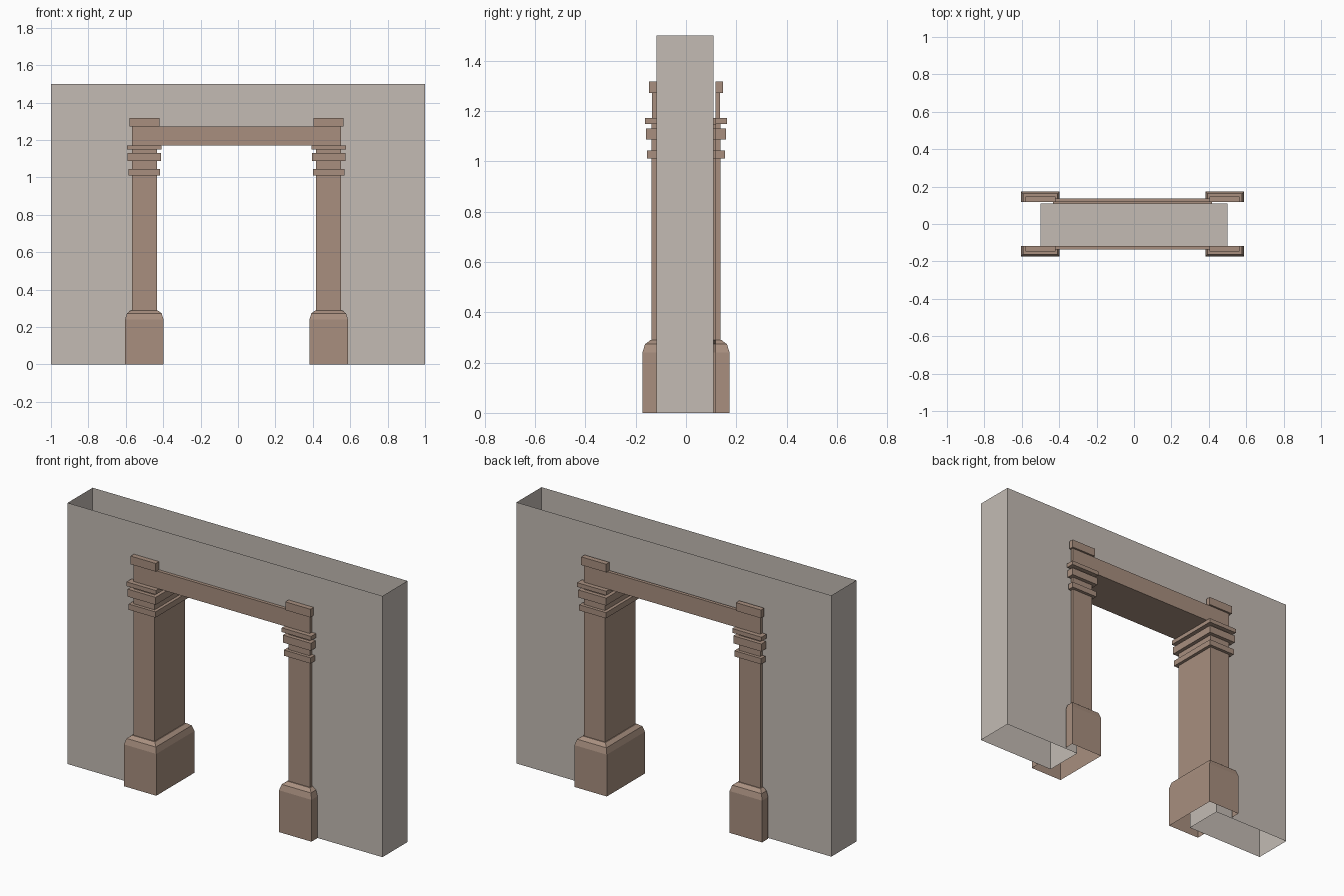
import bpy, bmesh
from mathutils import Matrix, Vector

if "Cube" in bpy.data.objects:
    bpy.data.objects.remove(bpy.data.objects["Cube"])

WALL_F, WALL_B = -0.1175, 0.1095   # wall faces
TRIM_X = -0.008                    # the trim sits slightly off centre
TOUCH = 0.1175                     # where trim meets the wall
DEPTH = 0.137                      # shaft face
OUT, INN = 0.56, 0.426             # shaft outer and inner sides


def material(name, rgb):
    m = bpy.data.materials.new(name)
    m.diffuse_color = (*rgb, 1)
    m.use_nodes = True
    m.node_tree.nodes["Principled BSDF"].inputs["Base Color"].default_value = m.diffuse_color
    return m


grey = material("grey_plaster", (0.546, 0.497, 0.456))
brown = material("brown_stone", (0.392, 0.275, 0.212))


def finish(bm, name, mat, loc=(0, 0, 0), mirror=None):
    me = bpy.data.meshes.new(name)
    bm.to_mesh(me)
    bm.free()
    me.materials.append(mat)
    ob = bpy.data.objects.new(name, me)
    ob.location = loc
    bpy.context.collection.objects.link(ob)
    if mirror:
        mod = ob.modifiers.new("mirror", 'MIRROR')
        mod.use_axis = mirror
        mod.use_mirror_merge = False
    return ob


def open_back_box(lo, hi):
    """Box on the +y side without the face that touches the wall."""
    bm = bmesh.new()
    lo, hi = Vector(lo), Vector(hi)
    bmesh.ops.create_cube(bm, size=1, matrix=Matrix.Translation((lo + hi) / 2)
                          @ Matrix.Diagonal((*(hi - lo), 1)))
    bm.normal_update()
    back = [f for f in bm.faces if f.normal.y < -0.5]
    bmesh.ops.delete(bm, geom=back, context='FACES')
    return bm


# Hollow wall with a doorway, open at top and bottom
outline = [(-1, 0), (-0.5, 0), (-0.5, 1.2), (0.5, 1.2),
           (0.5, 0), (1, 0), (1, 1.5), (-1, 1.5)]
bm = bmesh.new()
front = [bm.verts.new((x, WALL_F, z)) for x, z in outline]
back = [bm.verts.new((x, WALL_B, z)) for x, z in outline]
bm.faces.new(front)
bm.faces.new(back[::-1])
for i in (1, 2, 3, 5, 7):          # jambs, opening head and wall ends
    j = (i + 1) % 8
    bm.faces.new((front[j], front[i], back[i], back[j]))
finish(bm, "wall", grey)

# Pillars: one stepped profile (overhang, height) wrapped round the jamb
profile = [(0.036, 0), (0.036, 0.24), (0.026, 0.273), (0.005, 0.289), (0, 0.289)]
for p, z0, z1 in ((0.018, 1.011, 1.044), (0.022, 1.087, 1.13), (0.026, 1.148, 1.172)):
    profile += [(0, z0), (p, z0), (p, z1), (0, z1)]
bm = bmesh.new()
rings = []
for p, z in profile:
    o, i, d = OUT + p, INN - p, DEPTH + p
    path = [(o, TOUCH), (o, d), (i, d), (i, -d), (o, -d), (o, -TOUCH)]
    rings.append([bm.verts.new((x, y, z)) for x, y in path])
for a, b in zip(rings, rings[1:]):
    for k in range(5):
        bm.faces.new((a[k], a[k + 1], b[k + 1], b[k]))
finish(bm, "pillars", brown, (TRIM_X, 0, 0), (True, False, False))

# Lintel bars on both wall faces
bm = open_back_box((-OUT, TOUCH, 1.171), (OUT, DEPTH - 0.001, 1.271))
finish(bm, "lintel", brown, (TRIM_X, 0, 0), (False, True, False))

# Underside of the lintel, across the opening
bm = bmesh.new()
bm.faces.new([bm.verts.new((x, y, 1.171)) for x, y in
              ((-INN, -TOUCH), (-INN, TOUCH), (INN, TOUCH), (INN, -TOUCH))])
finish(bm, "lintel_underside", brown, (TRIM_X, 0, 0))

# Cap blocks above each pillar, front and back
bm = open_back_box((0.412, TOUCH, 1.271), (0.571, 0.147, 1.318))
finish(bm, "cap_blocks", brown, (TRIM_X, 0, 0), (True, True, False))
